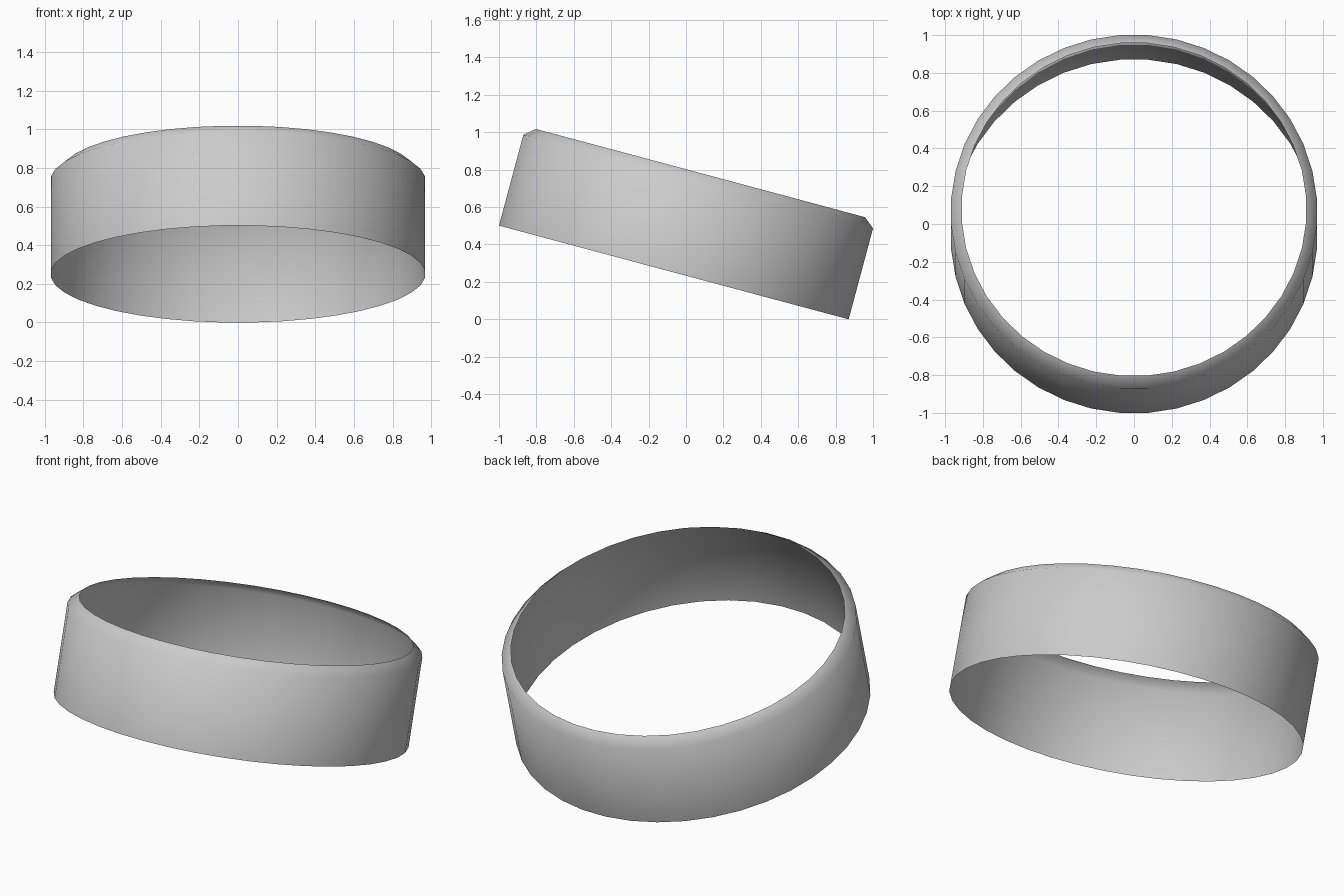
import bpy, bmesh
from math import cos, sin, pi, radians

if "Cube" in bpy.data.objects:
    bpy.data.objects.remove(bpy.data.objects["Cube"])

SIDES = 40
TILT = radians(15)
APOTHEM = 0.9677
H = 0.503
# Profile of the thin band: (flat-to-centre radius, height)
PROFILE = [(APOTHEM, 0.0), (APOTHEM, H), (0.911, 0.55)]

# Open band with a chamfered upper rim
bm = bmesh.new()
rings = []
for r, z in PROFILE:
    rc = r / cos(pi / SIDES)
    rings.append([bm.verts.new((rc * cos((i + 0.5) * 2 * pi / SIDES),
                                rc * sin((i + 0.5) * 2 * pi / SIDES), z))
                  for i in range(SIDES)])
for low, high in zip(rings, rings[1:]):
    for i in range(SIDES):
        j = (i + 1) % SIDES
        f = bm.faces.new((low[i], low[j], high[j], high[i]))
        f.smooth = True
mesh = bpy.data.meshes.new("tilted_band")
bm.to_mesh(mesh)
bm.free()

# Lean the band toward the back and rest its low edge on the ground
band = bpy.data.objects.new("tilted_band", mesh)
bpy.context.collection.objects.link(band)
band.rotation_euler.x = -TILT
band.location = (0, -H * sin(TILT) / 2, APOTHEM * sin(TILT))
